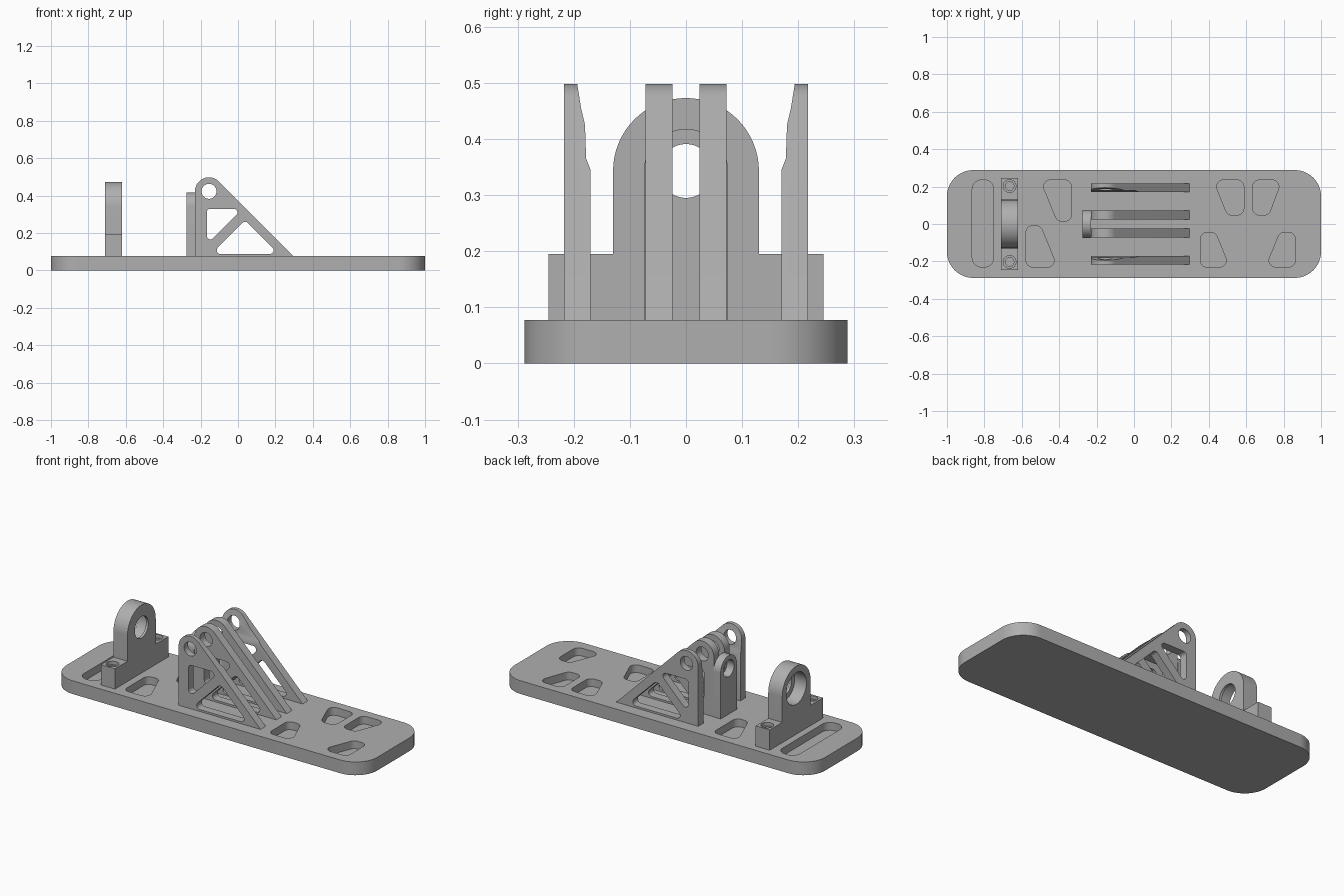
import bpy, bmesh
from math import sin, cos, pi, tan, radians
from mathutils import Vector

if "Cube" in bpy.data.objects:
    bpy.data.objects.remove(bpy.data.objects["Cube"])

grey = bpy.data.materials.new("plain grey")
grey.use_nodes = True
grey.diffuse_color = (0.43, 0.43, 0.43, 1)
grey.node_tree.nodes["Principled BSDF"].inputs["Base Color"].default_value = grey.diffuse_color

# Maps a profile point (u, v) and a depth w to x, y, z for each extrusion axis
PLACE = {
    "x": lambda u, v, w: (w, u, v),
    "y": lambda u, v, w: (u, w, v),
    "z": lambda u, v, w: (u, v, w),
}


def arc(cx, cy, r, start, end, steps=24):
    angles = [radians(start + (end - start) * i / steps) for i in range(steps + 1)]
    return [(cx + r * cos(a), cy + r * sin(a)) for a in angles]


def circle(cx, cy, r, steps=48):
    return arc(cx, cy, r, 0, 360, steps)[:-1]


def rounded(corners, r, steps=8):
    """Round every corner of a convex outline."""
    out = []
    for i, corner in enumerate(corners):
        p = Vector(corner)
        a = (Vector(corners[i - 1]) - p).normalized()
        b = (Vector(corners[(i + 1) % len(corners)]) - p).normalized()
        half = a.angle(b) / 2
        centre = p + (a + b).normalized() * r / sin(half)
        start = p + a * r / tan(half) - centre
        end = p + b * r / tan(half) - centre
        sweep = pi - 2 * half
        for k in range(steps + 1):
            t = k / steps
            v = (start * sin((1 - t) * sweep) + end * sin(t * sweep)) / sin(sweep)
            out.append(tuple(centre + v))
    return out


def box(u0, u1, v0, v1):
    return [(u0, v0), (u1, v0), (u1, v1), (u0, v1)]


def prism(name, outline, axis, lo, hi):
    bm = bmesh.new()
    rings = [[bm.verts.new(PLACE[axis](u, v, w)) for u, v in outline] for w in (lo, hi)]
    bm.faces.new(rings[0])
    bm.faces.new(rings[1])
    n = len(outline)
    for i in range(n):
        j = (i + 1) % n
        bm.faces.new((rings[0][i], rings[0][j], rings[1][j], rings[1][i]))
    bmesh.ops.recalc_face_normals(bm, faces=bm.faces)
    mesh = bpy.data.meshes.new(name)
    bm.to_mesh(mesh)
    bm.free()
    mesh.materials.append(grey)
    obj = bpy.data.objects.new(name, mesh)
    bpy.context.collection.objects.link(obj)
    return obj


def carve(obj, cuts):
    """Cut prisms (outline, axis, lo, hi) out of a part, then smooth its curves."""
    for cut in cuts:
        cutter = prism("cutter", *cut)
        cutter.hide_render = True
        mod = obj.modifiers.new("cut", "BOOLEAN")
        mod.operation = "DIFFERENCE"
        mod.solver = "EXACT"
        mod.object = cutter
        bpy.context.view_layer.update()
        graph = bpy.context.evaluated_depsgraph_get()
        mesh = bpy.data.meshes.new_from_object(obj.evaluated_get(graph))
        obj.modifiers.clear()
        obj.data = mesh
        bpy.data.objects.remove(cutter)
    obj.data.shade_smooth()
    obj.data.set_sharp_from_angle(angle=radians(30))


# Base plate with blind rounded pockets
TOP = 0.077
pockets = [
    [(-.50, .235), (-.335, .235), (-.335, .015), (-.41, .015)],
    [(-.577, -.01), (-.50, -.01), (-.41, -.23), (-.577, -.23)],
    [(.425, .235), (.587, .235), (.587, .048), (.50, .048)],
    [(.635, .235), (.79, .235), (.72, .048), (.635, .048)],
    [(.355, -.045), (.435, -.045), (.51, -.23), (.355, -.23)],
    [(.78, -.045), (.862, -.045), (.862, -.23), (.705, -.23)],
]
base = prism("base_plate", rounded(box(-1, 1, -.288, .288), 0.14, 16), "z", 0, TOP)
cuts = [(rounded(p, 0.035), "z", 0.032, 0.2) for p in pockets]
cuts.append((rounded(box(-.865, -.75, -.23, .235), 0.05), "z", 0.032, 0.2))
carve(base, cuts)

# Bearing block: arch on a flange, with a seat open to the back end
AXLE = 0.343
half_flange, half_arch, flange_top = 0.245, 0.13, 0.195
outline = [(-half_flange, .07), (half_flange, .07), (half_flange, flange_top),
           (half_arch, flange_top)]
outline += arc(0, AXLE, half_arch, 0, 180, 32)
outline += [(-half_arch, flange_top), (-half_flange, flange_top)]
block = prism("bearing_block", outline, "x", -.71, -.62)
cuts = [(circle(0, AXLE, 0.092), "x", -.8, -.635),
        (circle(0, AXLE, 0.062), "x", -.8, -.5)]
for side in (-1, 1):
    cuts.append((circle(-.665, side * .203, 0.034), "z", 0.175, 0.3))
    cuts.append((circle(-.665, side * .203, 0.023), "z", 0.09, 0.3))
carve(block, cuts)

# Shaft guide post against the inner ribs
post = prism("guide_post", [(-.074, .07), (.074, .07)] + arc(0, AXLE, 0.075, 0, 180),
             "x", -.275, -.229)
carve(post, [(circle(0, AXLE, 0.048), "x", -.4, -.1)])

# Triangular ribs with a pivot hole and two rounded windows
rib_outline = [(-.23, .07), (.304, .07)] + arc(-.155, .423, 0.075, 45, 180)
windows = [
    circle(-.155, .423, 0.04),
    rounded([(-.167, .33), (.025, .33), (-.167, .138)], 0.02),
    rounded([(-.142, .088), (.219, .088), (.0385, .2685)], 0.02),
]
for side, label in ((1, "left"), (-1, "right")):
    for inner, outer, kind in ((.024, .072, "inner"), (.17, .217, "outer")):
        lo, hi = sorted((side * inner, side * outer))
        rib = prism(f"{kind}_rib_{label}", rib_outline, "y", lo, hi)
        cuts = [(w, "y", -.4, .4) for w in windows]
        if kind == "outer":
            # Relief on the inward face near the pivot
            relief = [(.15, .345), (.17, .345), (.178, .365), (.18, .425),
                      (.187, .455), (.195, .505), (.15, .505)]
            cuts.append(([(side * y, z) for y, z in relief], "x", -.4, .4))
        carve(rib, cuts)
